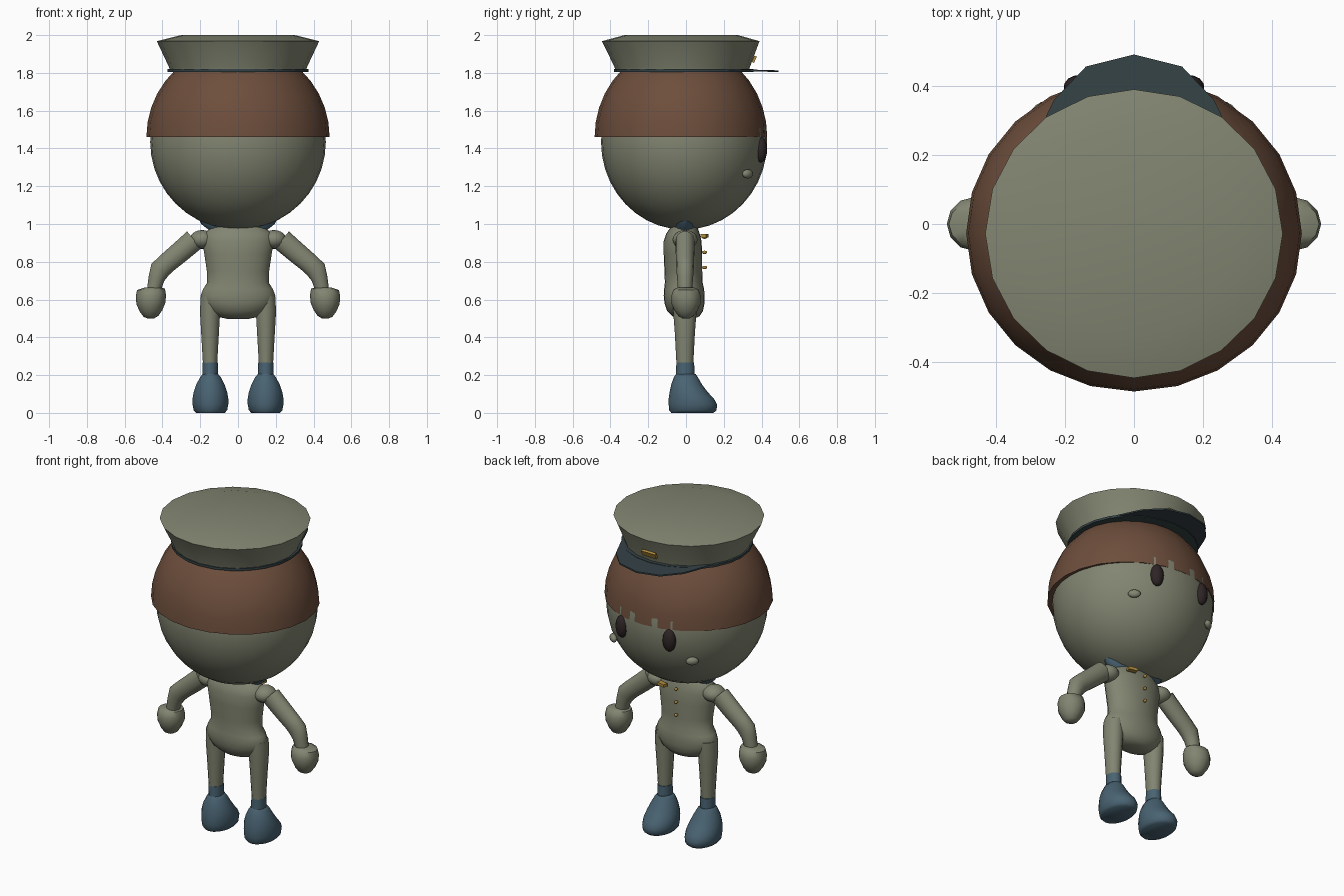
import bpy, bmesh, math
from mathutils import Vector

if "Cube" in bpy.data.objects:
    bpy.data.objects.remove(bpy.data.objects["Cube"])


def material(name, r, g, b):
    """Flat colour given as 0-255 display values, stored linear."""
    m = bpy.data.materials.new(name)
    m.diffuse_color = tuple(((c / 255 + 0.055) / 1.055) ** 2.4 for c in (r, g, b)) + (1,)
    m.use_nodes = True
    m.node_tree.nodes["Principled BSDF"].inputs["Base Color"].default_value = m.diffuse_color
    return m


OLIVE = material("olive_grey", 130, 133, 113)
BROWN = material("hair_brown", 109, 78, 60)
BLUE = material("slate_blue", 73, 99, 114)
DARK = material("dark_slate", 53, 66, 70)
BLACK = material("dark_eye", 46, 36, 37)
GOLD = material("gold", 176, 140, 60)


def finish(name, bm, mat, angle=35):
    bmesh.ops.recalc_face_normals(bm, faces=bm.faces)
    me = bpy.data.meshes.new(name)
    bm.to_mesh(me)
    bm.free()
    me.materials.append(mat)
    ob = bpy.data.objects.new(name, me)
    bpy.context.collection.objects.link(ob)
    bpy.ops.object.select_all(action='DESELECT')
    ob.select_set(True)
    bpy.context.view_layer.objects.active = ob
    bpy.ops.object.shade_smooth_by_angle(angle=math.radians(angle))
    return ob


def loft(name, rings, mat, seg=20, angle=35):
    """Closed skin through ellipses (cx, cy, cz, rx, ry, tilt in degrees)."""
    bm = bmesh.new()
    loops = []
    for cx, cy, cz, rx, ry, *tilt in rings:
        t = math.radians(tilt[0] if tilt else 0)
        loop = []
        for i in range(seg):
            a = 2 * math.pi * i / seg
            u = rx * math.sin(a)
            loop.append(bm.verts.new((cx + u * math.cos(t), cy - ry * math.cos(a),
                                      cz + u * math.sin(t))))
        loops.append(loop)
    for a, b in zip(loops, loops[1:]):
        for i in range(seg):
            j = (i + 1) % seg
            bm.faces.new((a[i], a[j], b[j], b[i]))
    bm.faces.new(loops[0][::-1])
    bm.faces.new(loops[-1])
    return finish(name, bm, mat, angle)


def ellipsoid(name, loc, radii, mat, seg=24, rows=16, turn=0):
    bm = bmesh.new()
    bmesh.ops.create_uvsphere(bm, u_segments=seg, v_segments=rows, radius=1)
    bmesh.ops.scale(bm, vec=radii, verts=bm.verts)
    ob = finish(name, bm, mat, 60)
    ob.location, ob.rotation_euler.z = loc, math.radians(turn)
    return ob


def plate(name, loc, size, mat, rot=(0, 0, 0)):
    bm = bmesh.new()
    bmesh.ops.create_cube(bm, size=1)
    bmesh.ops.scale(bm, vec=size, verts=bm.verts)
    ob = finish(name, bm, mat)
    ob.location = loc
    ob.rotation_euler = [math.radians(r) for r in rot]
    return ob


# Head and half-dome of hair
ellipsoid("head", (0, -0.01, 1.435), (0.465, 0.44, 0.465), OLIVE, 32, 20)
dome = []
for k in range(10):
    a = math.radians(k * 9.4)
    dome.append((0, -0.027, 1.46 + 0.488 * math.sin(a),
                 0.485 * math.cos(a), 0.457 * math.cos(a)))
loft("hair", dome, BROWN, 24)

# Cap: flared crown, dark band and pointed visor
loft("cap_crown", [(0, -0.02, 1.815, 0.362, 0.355), (0, -0.02, 1.83, 0.365, 0.358),
                   (0, -0.028, 1.968, 0.43, 0.417), (0, -0.025, 2.0, 0.3, 0.3)], OLIVE, 20, 20)
loft("cap_band", [(0, -0.012, 1.806, 0.373, 0.37), (0, -0.012, 1.82, 0.373, 0.37)], DARK, 24)
half = [(0.139, 0.455), (0.23, 0.36), (0.25, 0.32), (0.3, 0.2)]
outline = [(0, 0.49)] + half + [(-x, y) for x, y in reversed(half)]
bm = bmesh.new()
base = bm.faces.new([bm.verts.new((x, y, 1.813 - 0.03 * (y - 0.2))) for x, y in outline])
top = bmesh.ops.extrude_face_region(bm, geom=[base])["geom"]
bmesh.ops.translate(bm, vec=(0, 0, 0.009),
                    verts=[v for v in top if isinstance(v, bmesh.types.BMVert)])
finish("cap_visor", bm, DARK)
plate("cap_badge", (0, 0.361, 1.872), (0.095, 0.014, 0.036), GOLD, (-24, 0, 0))

# Torso with rounded pelvis
loft("torso", [(0, 0, 0.498, 0.06, 0.04), (0, 0, 0.51, 0.11, 0.07),
               (0, -0.005, 0.54, 0.16, 0.095), (0, -0.008, 0.58, 0.19, 0.106),
               (0, -0.01, 0.62, 0.198, 0.108), (0, -0.01, 0.655, 0.185, 0.106),
               (0, -0.012, 0.69, 0.163, 0.1), (0, -0.014, 0.75, 0.165, 0.1),
               (0, -0.016, 0.84, 0.178, 0.102), (0, -0.018, 0.91, 0.19, 0.1),
               (0, -0.016, 0.95, 0.18, 0.088), (0, -0.012, 0.975, 0.15, 0.075),
               (0, -0.01, 1.01, 0.1, 0.06)], OLIVE, 24, 60)
# Flared collar tucked under the head
loft("collar", [(0, -0.008, 0.965, 0.15, 0.055), (0, -0.008, 1.0, 0.195, 0.066),
                (0, -0.008, 1.03, 0.21, 0.075)], BLUE)
# Chest buttons and name bar
for z in (0.93, 0.85, 0.77):
    ellipsoid("button", (0, 0.098, z), (0.009, 0.014, 0.009), GOLD, 8, 6)
plate("chest_bar", (0.095, 0.098, 0.937), (0.055, 0.03, 0.018), GOLD, (0, 0, -12))

for s in (1, -1):
    side = "right" if s > 0 else "left"
    # Face
    ellipsoid(side + "_eye", (s * 0.164, 0.398, 1.393), (0.04, 0.032, 0.068), BLACK, 12, 10,
              -s * 12)
    ellipsoid(side + "_cheek", (s * 0.272, 0.327, 1.265), (0.037, 0.02, 0.024), OLIVE, 12, 8,
              -s * 40)
    # Shoulder, bent arm and mitten hand
    ellipsoid(side + "_shoulder", (s * 0.19, -0.005, 0.918), (0.066, 0.066, 0.05), OLIVE, 16, 10)
    arm = [(0.232, 0.916, 0.06, 0.05, 50), (0.3, 0.857, 0.058, 0.05, 49),
           (0.38, 0.79, 0.055, 0.047, 46), (0.413, 0.758, 0.056, 0.046, 33),
           (0.432, 0.71, 0.044, 0.042, 17), (0.448, 0.64, 0.036, 0.037, 12)]
    loft(side + "_arm", [(s * x, -0.005, z, rx, ry, s * t) for x, z, rx, ry, t in arm],
         OLIVE, 14, 50)
    hand = [(0.665, 0.035, 0.04), (0.654, 0.074, 0.066), (0.62, 0.08, 0.078),
            (0.58, 0.077, 0.078), (0.54, 0.06, 0.06), (0.512, 0.04, 0.04), (0.5, 0.018, 0.018)]
    loft(side + "_hand", [(s * 0.461, 0, z, rx, ry, -s * 3) for z, rx, ry in hand],
         OLIVE, 12, 50)
    # Leg, cuff and boot
    leg = [(0.62, 0.05, 0.065), (0.54, 0.055, 0.062), (0.42, 0.048, 0.053), (0.25, 0.038, 0.044)]
    loft(side + "_leg", [(s * 0.148, -0.006, z, rx, ry) for z, rx, ry in leg], OLIVE, 14, 50)
    loft(side + "_cuff", [(s * 0.147, -0.004, 0.268, 0.041, 0.047),
                          (s * 0.147, -0.004, 0.19, 0.041, 0.05)], BLUE, 14)
    boot = [(0.207, 0.04, -0.052, 0.05), (0.19, 0.055, -0.064, 0.062),
            (0.15, 0.076, -0.078, 0.085), (0.11, 0.09, -0.087, 0.115),
            (0.075, 0.096, -0.092, 0.148), (0.045, 0.096, -0.092, 0.164),
            (0.014, 0.09, -0.089, 0.162), (0.0, 0.077, -0.078, 0.145)]
    loft(side + "_boot", [(s * 0.146, (b + f) / 2, z, rx, (f - b) / 2)
                          for z, rx, b, f in boot], BLUE, 18, 50)
